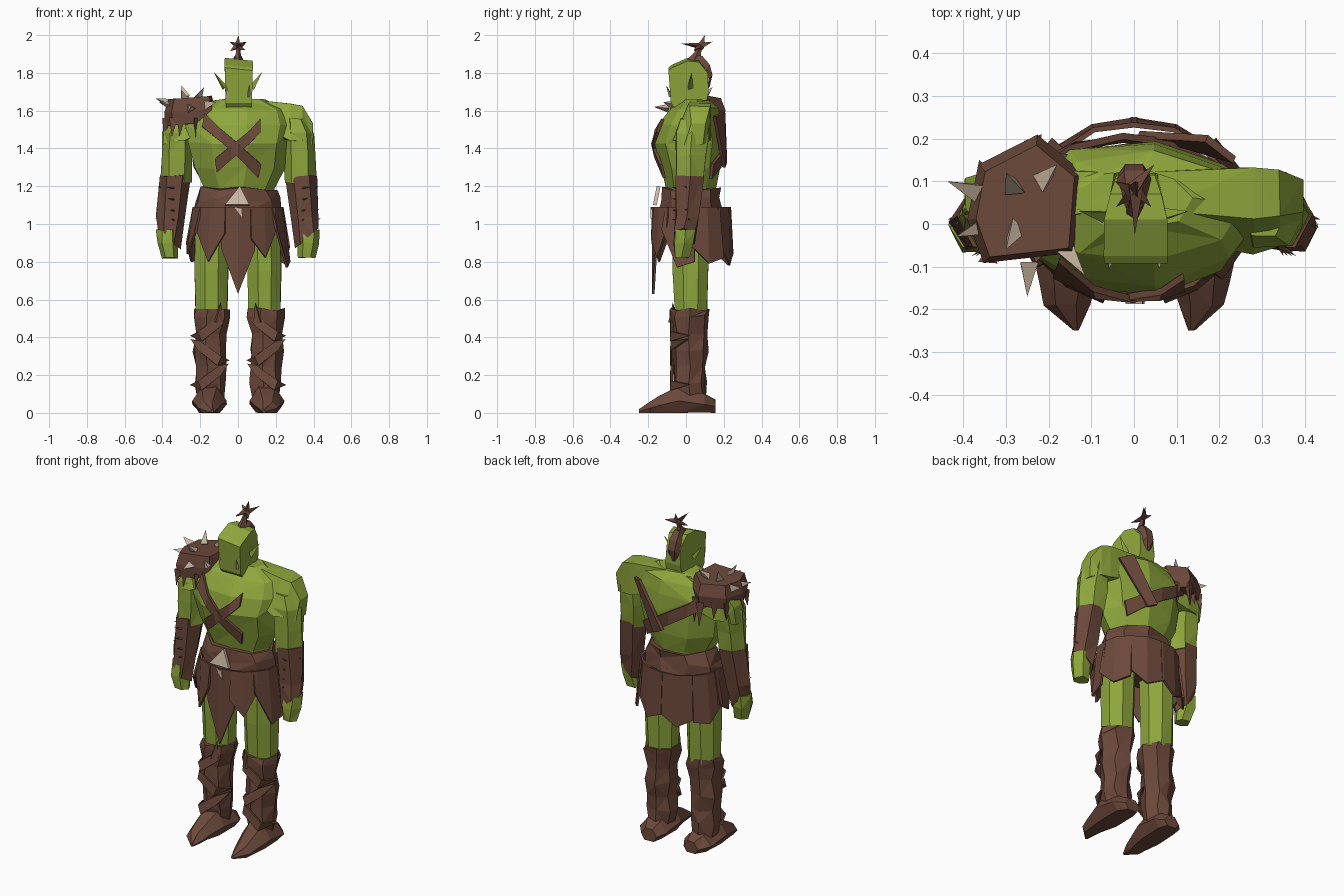
import bpy, bmesh, math, random
from mathutils import Vector

if "Cube" in bpy.data.objects:
    bpy.data.objects.remove(bpy.data.objects["Cube"])
random.seed(4)


def material(name, rgb):
    m = bpy.data.materials.new(name)
    m.diffuse_color = (*rgb, 1)
    m.use_nodes = True
    m.node_tree.nodes["Principled BSDF"].inputs["Base Color"].default_value = m.diffuse_color
    return m


GREEN = material("green_skin", (0.27, 0.385, 0.045))
BROWN = material("brown_leather", (0.15, 0.066, 0.043))
BONE = material("bone", (0.62, 0.50, 0.38))


def finish(name, bm, mat, thick=0):
    bmesh.ops.recalc_face_normals(bm, faces=bm.faces)
    me = bpy.data.meshes.new(name)
    bm.to_mesh(me)
    bm.free()
    me.materials.append(mat)
    ob = bpy.data.objects.new(name, me)
    bpy.context.collection.objects.link(ob)
    if thick:
        mod = ob.modifiers.new("thickness", "SOLIDIFY")
        mod.thickness, mod.offset = thick, 0
    return ob


def ring(cx, cy, z, rx, ry, n=8, square=False, tilt=0):
    # square turns flat sides outward; tilt slopes the ring along x
    ph, k = (math.pi / n, 1 / math.cos(math.pi / n)) if square else (0, 1)
    pts = [(k * rx * math.cos(ph + 2 * math.pi * i / n), k * ry * math.sin(ph + 2 * math.pi * i / n)) for i in range(n)]
    return [Vector((cx + x, cy + y, z + tilt * x)) for x, y in pts]


def skin(name, rings, mat, jitter=0.0, tri=True):
    bm = bmesh.new()
    rows = [[bm.verts.new(p + Vector([random.uniform(-jitter, jitter) for _ in range(3)]))
             for p in r] for r in rings]
    n = len(rows[0])
    for k, (a, b) in enumerate(zip(rows, rows[1:])):
        for i in range(n):
            j = (i + 1) % n
            if not tri:
                bm.faces.new((a[i], a[j], b[j], b[i]))
            elif (i + k) % 2:
                bm.faces.new((a[i], a[j], b[j]))
                bm.faces.new((a[i], b[j], b[i]))
            else:
                bm.faces.new((a[i], a[j], b[i]))
                bm.faces.new((a[j], b[j], b[i]))
    bm.faces.new(rows[0])
    bm.faces.new(rows[-1])
    return finish(name, bm, mat)


def sheet(name, faces, mat, thick=0.012):
    bm = bmesh.new()
    for f in faces:
        bm.faces.new([bm.verts.new(p) for p in f])
    bmesh.ops.remove_doubles(bm, verts=bm.verts, dist=0.0005)
    return finish(name, bm, mat, thick)


def spike(name, base, tip, r, mat, n=4):
    base, tip = Vector(base), Vector(tip)
    q = (tip - base).to_track_quat('Z', 'Y')
    bm = bmesh.new()
    vs = [bm.verts.new(base + q @ Vector((r * math.cos(2 * math.pi * i / n),
                                          r * math.sin(2 * math.pi * i / n), 0))) for i in range(n)]
    t = bm.verts.new(tip)
    bm.faces.new(vs)
    for i in range(n):
        bm.faces.new((vs[i], vs[(i + 1) % n], t))
    return finish(name, bm, mat)


# Torso: centre x, centre y, height, radii
TORSO = [(0, .02, 1.06, .19, .125), (0, .025, 1.19, .19, .135), (0, .02, 1.30, .245, .16),
         (0, .015, 1.43, .275, .184), (0, .022, 1.53, .295, .168),
         (0, .04, 1.61, .26, .13), (0, .055, 1.66, .13, .07)]
skin("torso", [ring(*t, n=9) for t in TORSO], GREEN, 0.007)


def on_torso(deg, z, k=1.05):
    for a, b in zip(TORSO, TORSO[1:]):
        if a[2] <= z <= b[2]:
            f = (z - a[2]) / (b[2] - a[2])
            _, cy, _, rx, ry = [u + (v - u) * f for u, v in zip(a, b)]
            c, s = math.cos(math.radians(deg)), math.sin(math.radians(deg))
            return Vector((k * rx * c, cy + k * ry * s, z))


def strap(name, path, w, mat=BROWN):
    lo = [on_torso(d, z - w) for d, z in path]
    hi = [on_torso(d, z + w) for d, z in path]
    sheet(name, [(lo[i], lo[i + 1], hi[i + 1], hi[i]) for i in range(len(path) - 1)], mat, 0.016)


# Crossed chest strips, back sling and back strip
strap("chest_strip_down", [(-128, 1.55), (-108, 1.47), (-90, 1.39), (-62, 1.28)], 0.036)
strap("chest_strip_up", [(-67, 1.52), (-78, 1.46), (-97, 1.38), (-117, 1.31)], 0.036)
strap("back_sling", [(45, 1.28), (72, 1.34), (95, 1.41), (118, 1.48), (140, 1.55)], 0.04)
sheet("back_strip", [((.17, .20, 1.59), (.235, .15, 1.57), (.07, .20, 1.30), (.01, .21, 1.33))], BROWN, .018)

# Belt, pelvis and buckle
skin("belt", [ring(0, .025, 1.07, .235, .17, 9), ring(0, .025, 1.13, .235, .165, 9),
              ring(0, .025, 1.19, .205, .15, 9)], BROWN, 0.014)
skin("pelvis", [ring(0, .025, .96, .2, .11), ring(0, .025, 1.09, .22, .16)], BROWN)
sheet("buckle", [((-.07, -.165, 1.10), (.06, -.165, 1.10), (.01, -.145, 1.20))], BONE, .02)
sheet("buckle_tooth", [((-.02, -.182, 1.09), (.025, -.182, 1.03), (.02, -.182, 1.08))], BONE, .01)


# Skirt flaps: start and end angle, side heights, tip height, flare
def flap(name, a0, a1, z0, z1, tip, flare=1.08):
    def p(deg, z, k):
        c, s = math.cos(math.radians(deg)), math.sin(math.radians(deg))
        return Vector((.235 * k * c, .03 + .203 * k * s, z))
    m = (a0 + a1) / 2
    sheet(name, [(p(a0, 1.09, 1), p(m, 1.09, 1.02), p(m, tip, flare), p(a0, z0, flare)),
                 (p(m, 1.09, 1.02), p(a1, 1.09, 1), p(a1, z1, flare), p(m, tip, flare))], BROWN)


for i, f in enumerate([(-112, -68, .87, .86, .63, 1), (-150, -106, .97, .95, .80), (-74, -36, .92, .98, .82),
                       (-190, -146, .90, .95, .84, 1.16), (-42, 4, .97, .80, .77, 1.16),
                       (0, 46, .88, .82, .79, 1.15), (42, 92, .88, .84, .79, 1.06),
                       (88, 138, .85, .83, .78, 1.06), (134, 178, .82, .90, .80, 1.15)]):
    flap(f"skirt_flap_{i}", *f)

for s, side in ((-1, "right"), (1, "left")):
    # Sloping shoulder, arm with bracer and fist
    skin(f"{side}_shoulder", [[Vector((s * x, y, z)) for y, z in yz] for x, yz in (
        (.05, ((-.03, 1.56), (.13, 1.50), (.12, 1.655), (.03, 1.662))),
        (.28, ((-.07, 1.44), (.135, 1.44), (.13, 1.635), (.01, 1.635))),
        (.34, ((-.055, 1.44), (.125, 1.44), (.125, 1.62), (.02, 1.625))),
        (.395, ((-.01, 1.42), (.09, 1.42), (.105, 1.53), (.03, 1.53))))], GREEN, .003)
    skin(f"{side}_upper_arm", [ring(s * .33, .02, 1.22, .082, .08, 6), ring(s * .325, .026, 1.36, .082, .095, 6),
                               ring(s * .32, .033, 1.48, .08, .10, 6), ring(s * .305, .045, 1.56, .06, .085, 6)],
         GREEN, .006)
    skin(f"{side}_bracer", [ring(s * .366, -.008, .925, .062, .062, 6, False, s * .9),
                            ring(s * .355, .005, 1.04, .075, .07, 6), ring(s * .333, .02, 1.255, .084, .085, 6)], BROWN, .005)
    skin(f"{side}_fist", [ring(s * .36, -.02, .82, .046, .042, 6), ring(s * .372, -.012, .90, .056, .06, 6),
                          ring(s * .374, -.005, .97, .058, .06, 6)], GREEN, .004)
    for i, z in enumerate((1.02, 1.07, 1.13, 1.19)):
        x = s * (.425 - (z - 1.02) * .07)
        spike(f"{side}_bracer_lace_{i}", (x - s * .02, .02, z), (x + s * .012, .01 * (-1) ** i, z + .008), .008, BROWN)
        spike(f"{side}_bracer_stitch_{i}", (s * .34, -.05, z), (s * (.35 + .01 * i), -.075, z + .005), .007, BROWN)
    # Leg
    skin(f"{side}_leg", [ring(s * .14, .025, .53, .084, .085, 8, True), ring(s * .14, .025, .75, .088, .094, 8, True),
                         ring(s * .135, .027, 1.06, .09, .097, 8, True)], GREEN, .003)
    # Boot shaft with crumpled wrapping
    skin(f"{side}_boot", [ring(s * .145, .03, .06, .07, .075, 7), ring(s * .145, .02, .16, .088, .085, 7),
                          ring(s * .145, .02, .24, .078, .09, 7), ring(s * .15, .018, .33, .092, .096, 7),
                          ring(s * .145, .02, .42, .083, .094, 7), ring(s * .145, .02, .51, .106, .104, 7),
                          ring(s * .14, .022, .55, .10, .103, 7)], BROWN, .009)
    spike(f"{side}_boot_tongue", (s * .11, -.065, .48), (s * .09, -.07, .585), .03, BROWN)
    for i, z in enumerate((.20, .33, .46)):
        d = s * (-1) ** i
        sheet(f"{side}_boot_wrap_{i}", [
            ((s * .15 - d * .10, .01, z + .06), (s * .15 - d * .05, -.075, z + .05), (s * .15 + d * .06, -.075, z - .03),
             (s * .15 + d * .04, -.08, z - .08), (s * .15 - d * .06, -.08, z)),
            ((s * .15 + d * .06, -.075, z - .03), (s * .15 + d * .10, .02, z - .05),
             (s * .15 + d * .04, -.08, z - .08))], BROWN)
    # Foot: y, centre x, half width, height
    foot = [(.155, .14, .05, .07), (.10, .15, .09, .10), (-.04, .152, .092, .14),
            (-.14, .157, .066, .09), (-.19, .158, .054, .06), (-.248, .135, .008, .018)]
    skin(f"{side}_foot", [[Vector((s * cx + w * u, y, max(.001, h * v))) for u, v in
                           ((-.6, 0), (.6, 0), (1, .45), (.45, 1), (-.45, 1), (-1, .45))]
                          for y, cx, w, h in foot], BROWN, .002)
    # Ear and tusk
    spike(f"{side}_ear", (s * .07, .02, 1.72), (s * .128, .03, 1.805), .018, GREEN, 3)
    spike(f"{side}_tusk", (s * .055, -.08, 1.675), (s * .06, -.105, 1.735), .012, BONE, 3)

# Head: side outline pulled across, narrower at the back
outline = [(-.04, 1.59), (-.08, 1.64), (-.093, 1.82), (-.075, 1.835), (.01, 1.872), (.07, 1.865),
           (.115, 1.80), (.12, 1.70), (.10, 1.60)]
widths = [.062, .07, .074, .075, .074, .06, .045, .05, .055]
skin("head", [[Vector((.004 + s * w, y, z - s * .008 * (z > 1.8))) for (y, z), w in zip(outline, widths)]
              for s in (-1, 1)], GREEN, 0, False)

# Hair strip down the back of the head, topknot with pointed tufts
skin("hair_strip", [[Vector((u * w, y + a, z + b)) for u, a, b in ((-1, 0, 0), (1, 0, 0), (.6, .02, .025), (-.6, .02, .025))]
                    for y, z, w in ((.035, 1.868, .02), (.065, 1.865, .03), (.105, 1.82, .04),
                                    (.12, 1.765, .035), (.105, 1.70, .012))], BROWN)
skin("topknot", [ring(0, .04, 1.86, .024, .045, 5), ring(0, .06, 1.905, .014, .02, 5),
                 ring(0, .08, 1.945, .01, .012, 5)], BROWN)
for i, t in enumerate(((.003, .10, 2.0), (-.045, .10, 1.965), (.048, .14, 1.965), (.002, -.025, 1.955),
                       (.04, .04, 1.92), (-.042, .04, 1.915))):
    spike(f"topknot_tuft_{i}", (0, .08, 1.942), t, .021, BROWN, 3)

# Shoulder guard: six-cornered plate with torn edge and bone spikes
corners = ((-.12, .12), (-.23, .205), (-.365, .135), (-.39, .01), (-.35, -.09), (-.14, -.07))
centre = (-.255, .05)
skin("shoulder_guard", [[Vector((centre[0] + (x - centre[0]) * k, centre[1] + (y - centre[1]) * k, z + .06 * (x + .255)))
                         for x, y in corners] for k, z in ((.95, 1.53), (1.0, 1.60), (.88, 1.668))], BROWN, .005)
for i, (x, y) in enumerate(corners + ((-.31, -.08), (-.22, -.08), (-.30, .165), (-.17, .165))):
    o = Vector((x - centre[0], y - centre[1], 0)).normalized()
    b = Vector((x, y, 1.56)) - o * .015
    spike(f"guard_tatter_{i}", b, b + o * .015 + Vector((0, 0, -.10 - .05 * (i % 2))), .026, BROWN, 3)
for i, t in enumerate(((-.25, -.17, 1.62), (-.437, .10, 1.665), (-.418, -.03, 1.645), (-.30, .12, 1.735),
                       (-.18, .14, 1.725), (-.115, -.12, 1.645), (-.30, -.06, 1.71))):
    c, v = Vector((-.255, .045, 1.60)), Vector(t)
    spike(f"guard_spike_{i}", v + (c - v).normalized() * .08, t, .028, BONE, 3)
